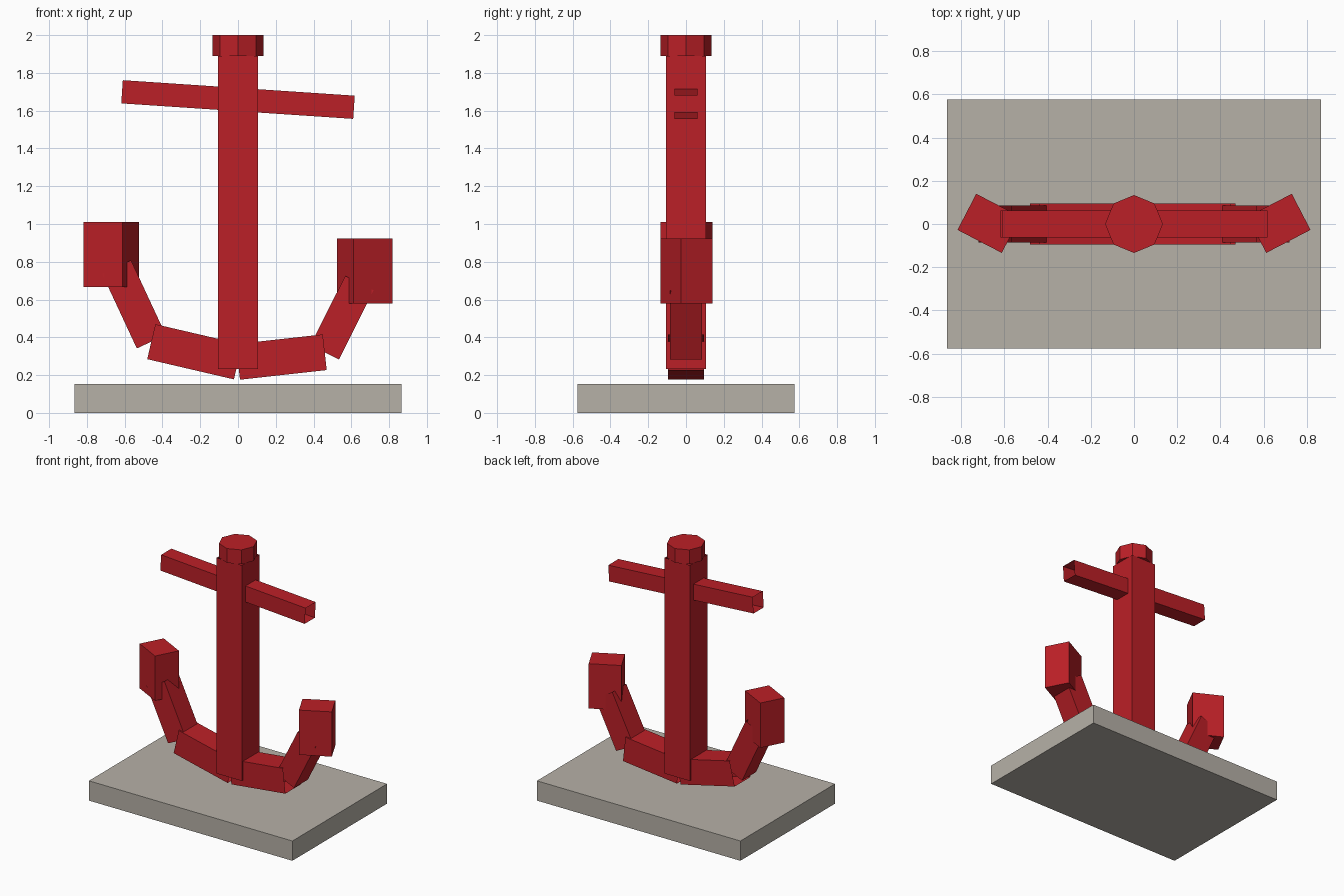
import bpy, bmesh, math
from mathutils import Vector, Matrix

if "Cube" in bpy.data.objects:
    bpy.data.objects.remove(bpy.data.objects["Cube"])


def material(name, rgb):
    m = bpy.data.materials.new(name)
    m.diffuse_color = (*rgb, 1)
    m.use_nodes = True
    m.node_tree.nodes["Principled BSDF"].inputs["Base Color"].default_value = m.diffuse_color
    return m


RED = material("red_paint", (0.5, 0.014, 0.02))
STONE = material("stone", (0.47, 0.44, 0.39))


def finish(name, bm, mat):
    mesh = bpy.data.meshes.new(name)
    bm.to_mesh(mesh)
    bm.free()
    mesh.materials.append(mat)
    ob = bpy.data.objects.new(name, mesh)
    bpy.context.collection.objects.link(ob)
    return ob


def box(name, centre, size, mat, turn=0.0):
    bm = bmesh.new()
    bmesh.ops.create_cube(bm, size=1)
    bm.transform(Matrix.Translation(centre) @ Matrix.Rotation(turn, 4, 'Z')
                 @ Matrix.Diagonal((*size, 1)))
    return finish(name, bm, mat)


def prism(name, start, end, radius, sides, capped, first_angle=0.0):
    """Straight bar between two points in the x-z plane."""
    a, b = Vector((start[0], 0, start[1])), Vector((end[0], 0, end[1]))
    d = b - a
    lean = math.atan2(d.x, d.z)
    bm = bmesh.new()
    bmesh.ops.create_cone(bm, cap_ends=capped, segments=sides, radius1=radius,
                          radius2=radius, depth=d.length)
    bm.transform(Matrix.Translation((a + b) / 2) @ Matrix.Rotation(lean, 4, 'Y')
                 @ Matrix.Rotation(first_angle, 4, 'Z'))
    return finish(name, bm, RED)


def square_tube(name, start, end, width):
    return prism(name, start, end, width / math.sqrt(2), 4, False, math.pi / 4)


# Plinth
box("plinth", (0, 0, 0.076), (1.73, 1.15, 0.152), STONE)

# Shank, octagonal cap and slanted crossbar
square_tube("shank", (0, 0.232), (0, 1.89), 0.214)
prism("shank_cap", (0, 1.89), (0, 2.0), 0.134, 8, True)
square_tube("crossbar", (-0.614, 1.70), (0.614, 1.618), 0.123)

# Two-piece curved arms with a turned block on each tip: side, elbow z, tip z, block z
for label, s, elbow_z, tip_z, block_z in (("left", -1, 0.377, 0.772, 0.838),
                                          ("right", 1, 0.321, 0.687, 0.75)):
    elbow, tip = (s * 0.459, elbow_z), (s * 0.643, tip_z)
    square_tube(label + "_lower_arm", (0, 0.27), elbow, 0.19)
    square_tube(label + "_upper_arm", elbow, tip, 0.169)
    box(label + "_fluke", (s * 0.671, 0.003, block_z), (0.231, 0.188, 0.344),
        RED, s * math.radians(27.5))
